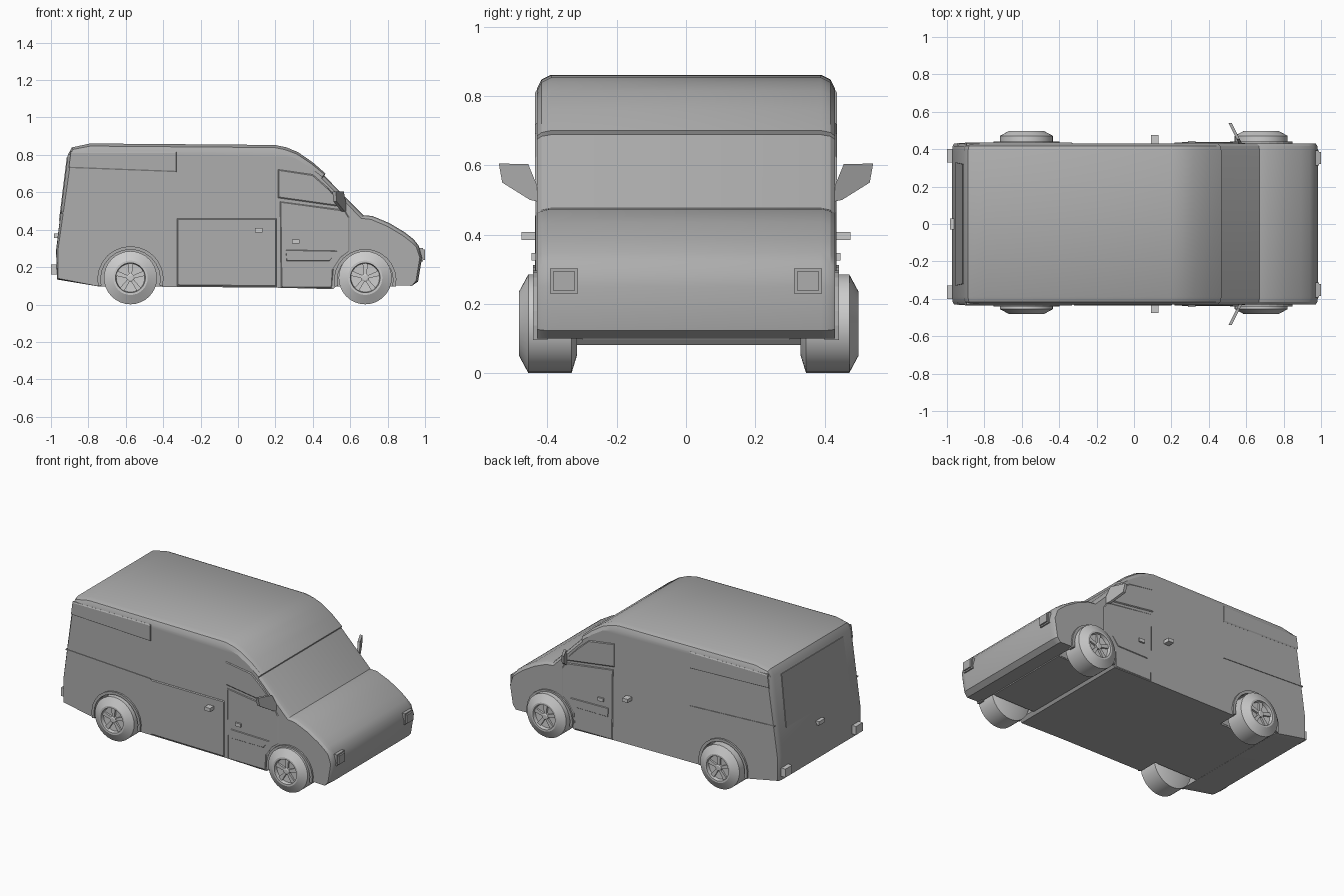
import bpy, bmesh
from math import sin, cos, pi, radians

if "Cube" in bpy.data.objects:
    bpy.data.objects.remove(bpy.data.objects["Cube"])

ARCHES = [(-0.575, 0.135, 0.165), (0.68, 0.13, 0.155)]   # x, z, radius
WHEEL_R = 0.143

PAINT = bpy.data.materials.new("dark_grey_paint")
PAINT.diffuse_color = (.42, .42, .42, 1)
PAINT.use_nodes = True
PAINT.node_tree.nodes["Principled BSDF"].inputs["Base Color"].default_value = PAINT.diffuse_color


def finish(name, bm, smooth=False, paint=False):
    bmesh.ops.recalc_face_normals(bm, faces=bm.faces)
    me = bpy.data.meshes.new(name)
    bm.to_mesh(me)
    bm.free()
    ob = bpy.data.objects.new(name, me)
    bpy.context.collection.objects.link(ob)
    if paint:
        me.materials.append(PAINT)
    if smooth:
        bpy.ops.object.select_all(action='DESELECT')
        ob.select_set(True)
        bpy.context.view_layer.objects.active = ob
        bpy.ops.object.shade_smooth_by_angle(angle=radians(28))
    return ob


def loft(bm, rings):
    """Bridge equal rings of points and cap the ends."""
    vs = [[bm.verts.new(p) for p in r] for r in rings]
    for a, b in zip(vs, vs[1:]):
        n = len(a)
        for i in range(n):
            bm.faces.new((a[i], a[(i + 1) % n], b[(i + 1) % n], b[i]))
    bm.faces.new(vs[0])
    bm.faces.new(vs[-1])


def shrink(pts, w):
    """Move a clockwise (x, z) outline inwards by w (one value per point)."""
    out, n = [], len(pts)
    for i, (x, z) in enumerate(pts):
        a, b = pts[i - 1], pts[(i + 1) % n]
        dx, dz = b[0] - a[0], b[1] - a[1]
        d = (dx * dx + dz * dz) ** .5
        out.append((x + dz / d * w[i], z - dx / d * w[i]))
    return out


def side_panel(name, pts, y0, y1, sides=(-1, 1), edge=0):
    """Slab from an (x, z) outline on the body side, with an optional sloped edge."""
    if sum(a[0] * b[1] - b[0] * a[1] for a, b in zip(pts, pts[1:] + pts[:1])) > 0:
        pts = pts[::-1]
    rings = [(pts, y0), (pts, y1)]
    if edge:
        rings = [(pts, y0), (pts, .4305), (shrink(pts, [edge] * len(pts)), y1)]
    bm = bmesh.new()
    for s in sides:
        loft(bm, [[(x, s * y, z) for x, z in p] for p, y in rings])
    return finish(name, bm, paint=True)


def box(name, x, y, z, paint=False):
    """Box from ranges, repeated on the other side when y does not cross 0."""
    bm = bmesh.new()
    for s in ((1, -1) if y[0] > 0 else (1,)):
        loft(bm, [[(x[0], s * v, z[0]), (x[1], s * v, z[0]),
                   (x[1], s * v, z[1]), (x[0], s * v, z[1])] for v in y])
    return finish(name, bm, paint=paint)


def arc(cx, cz, r, a0, a1, n=14):
    return [(cx + r * cos(radians(a0 + (a1 - a0) * i / n)),
             cz + r * sin(radians(a0 + (a1 - a0) * i / n))) for i in range(n + 1)]


# Body: side profile (x, z, edge rounding), with wheel arches along the bottom
profile = [(-.968, .134, .008), (-.973, .29, .01), (-.91, .80, .02), (-.888, .84, .035),
           (-.79, .861, .04), (.198, .853, .04), (.26, .84, .04), (.32, .815, .035),
           (.40, .76, .03), (.468, .70, .025), (.462, .688, .02), (.672, .476, .02),
           (.717, .474, .02), (.81, .435, .02), (.893, .385, .02), (.94, .348, .02),
           (.966, .315, .015), (.984, .25, .012), (.963, .123, .012), (.93, .10, 0)]
profile += [(x, z, 0) for x, z in arc(*ARCHES[1], -10, 190)]
profile += [(.51, .082, 0), (.2, .09, 0)]
profile += [(x, z, 0) for x, z in arc(*ARCHES[0], -14, 194)]

bm = bmesh.new()
outline = [(x, z) for x, z, _ in profile]
loft(bm, [[(x, y, z) for x, z in shrink(outline, [w * k for _, _, w in profile])] for y, k in
          ((-.43, 1), (-.417, .35), (-.39, 0), (.39, 0), (.417, .35), (.43, 1))])
finish("van_body", bm, True, True)

# Wheel arch lips and the floor that closes the wells between the wheels
for end, (cx, cz, r) in zip(("rear", "front"), ARCHES):
    side_panel(end + "_arch_lip", arc(cx, cz, r - .006, -12, 192)
               + arc(cx, cz, r + .012, 192, -12), .40, .441)
    box(end + "_well_floor", (cx - r, cx + r), (-.30, .30), (.096, .2), True)
    side_panel(end + "_well_wall", arc(cx, cz, r + .005, -10, 190), .295, .302)

# Side panels, windows and trim
side_panel("upper_side_panel", [(-.905, .73), (-.33, .708), (-.33, .817), (-.895, .817)],
           .42, .435, edge=.007)
side_panel("sliding_door", [(-.325, .10), (.205, .095), (.205, .46), (-.325, .46)],
           .42, .435, (-1,), .007)
side_panel("cab_window", [(.215, .57), (.57, .52), (.48, .625), (.40, .695), (.215, .722)],
           .42, .435, edge=.006)
side_panel("cab_door", [(.23, .092), (.50, .087), (.51, .19), (.55, .25), (.595, .285),
                        (.595, .465), (.57, .505), (.225, .55)], .42, .434, edge=.006)
side_panel("cab_door_trim", [(.26, .23), (.49, .23), (.53, .29), (.255, .295)],
           .42, .438, edge=.006)
side_panel("waist_line", [(-.945, .488), (-.33, .458), (-.33, .464), (-.945, .494)], .42, .434)
box("load_door_handle", (.09, .13), (.42, .475), (.385, .408))
box("cab_door_handle", (.29, .33), (.42, .445), (.325, .347))

# Rear window, latch and lamps
bm = bmesh.new()
loft(bm, [[(-.973 + (z - .29) * .1235 + o, y, z) for y, z in
           ((-.33, .45), (.33, .45), (.32, .785), (-.32, .785))] for o in (.02, -.004)])
finish("rear_window", bm, paint=True)
box("rear_latch", (-.985, -.94), (-.03, .03), (.355, .38))
box("tail_lamp", (-1, -.95), (.33, .40), (.16, .215))

# Headlamps with a slightly raised lens
box("headlamp_frame", (.94, .99), (.312, .392), (.23, .302), True)
box("headlamp_lens", (.95, 1), (.320, .384), (.238, .294), True)

# Door mirrors: thin swept blades
bm = bmesh.new()
blade = [(.425, .495), (.425, .53), (.455, .603), (.54, .605), (.53, .55), (.45, .50)]
for s in (-1, 1):
    loft(bm, [[(.57 - (y - .43) * .5 + o, s * y, z) for y, z in blade] for o in (-.01, .008)])
finish("door_mirror", bm, paint=True)

# Wheels: lathed tyre with a dished rim, hub and five spokes
SECTION = [(.02, .058), (.076, .062), (.08, .085), (.092, .085), (.142, .058),
           (.142, -.067), (.09, -.083), (.02, -.083)]


def wheel(name, cx, side):
    cy = side * .405 + .008

    def place(u, d, w):
        return (cx + u, cy + side * d, WHEEL_R + w)

    def ring(r, d, n=32):
        return [place(r * cos(2 * pi * i / n), d, r * sin(2 * pi * i / n)) for i in range(n)]

    bm = bmesh.new()
    loft(bm, [ring(r, d) for r, d in SECTION])
    finish(name + "_tyre", bm, True)
    bm = bmesh.new()
    loft(bm, [ring(.022, .05, 10), ring(.022, .074, 10), ring(.014, .078, 10)])
    for k in range(5):
        a = pi / 2 + k * 2 * pi / 5
        shape = [(.015, -.008), (.08, -.014), (.08, .014), (.015, .008)]
        loft(bm, [[place(r * cos(a) - t * sin(a), d, r * sin(a) + t * cos(a))
                   for r, t in shape] for d in (.05, .072)])
    finish(name + "_spokes", bm)


for side, tag in ((-1, "near"), (1, "far")):
    for (cx, _, _), end in zip(ARCHES, ("rear", "front")):
        wheel(f"{tag}_{end}_wheel", cx, side)
